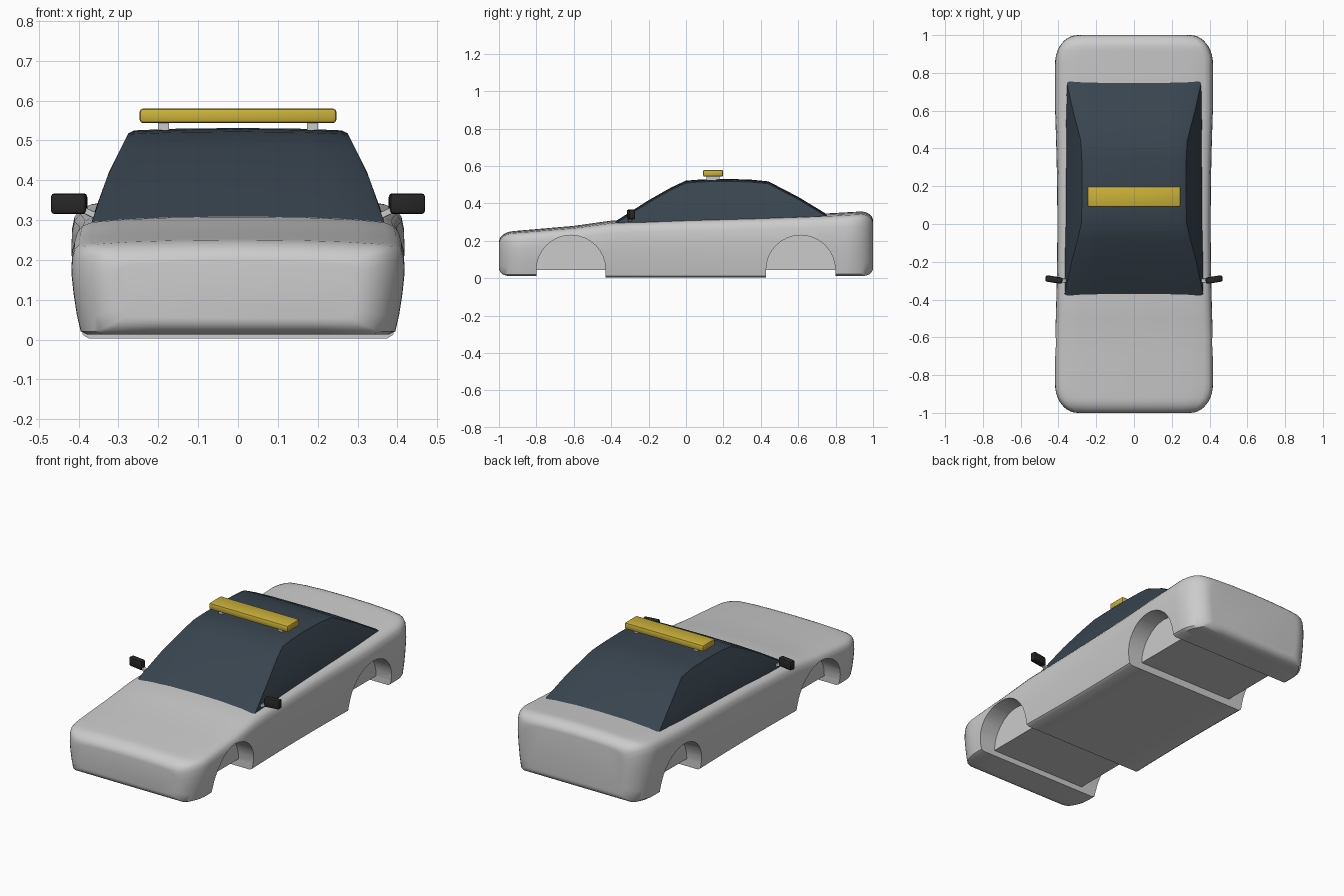
import bpy, bmesh, math
from mathutils import Matrix, Vector

if "Cube" in bpy.data.objects:
    bpy.data.objects.remove(bpy.data.objects["Cube"])


def material(name, rgb):
    m = bpy.data.materials.new(name)
    m.diffuse_color = (*rgb, 1)
    m.use_nodes = True
    m.node_tree.nodes["Principled BSDF"].inputs["Base Color"].default_value = m.diffuse_color
    return m


GLASS = material("dark_glass", (0.04, 0.058, 0.078))
YELLOW = material("yellow", (0.6, 0.44, 0.04))
BLACK = material("black", (0.02, 0.02, 0.02))


def interp(y, table):
    for (a, u), (b, v) in zip(table, table[1:]):
        if y <= b:
            return u + (v - u) * max(0, (y - a) / (b - a))
    return table[-1][1]


def finish(bm, name, mat=None):
    bmesh.ops.recalc_face_normals(bm, faces=bm.faces)
    me = bpy.data.meshes.new(name)
    bm.to_mesh(me)
    bm.free()
    ob = bpy.data.objects.new(name, me)
    bpy.context.collection.objects.link(ob)
    if mat:
        me.materials.append(mat)
    return ob


def activate(ob):
    bpy.ops.object.select_all(action='DESELECT')
    ob.select_set(True)
    bpy.context.view_layer.objects.active = ob


def smooth(ob, deg):
    activate(ob)
    bpy.ops.object.shade_smooth_by_angle(angle=math.radians(deg))


def loft(name, stations, half_section, mat=None):
    """Skin mirrored half sections, each running from bottom centre to top centre."""
    bm = bmesh.new()
    rings = []
    for y in stations:
        half = half_section(y)
        pts = half + [(-x, z) for x, z in reversed(half[1:-1])]
        rings.append([bm.verts.new((x, y, z)) for x, z in pts])
    n = len(rings[0])
    for a, b in zip(rings, rings[1:]):
        for i in range(n):
            j = (i + 1) % n
            bm.faces.new((a[i], a[j], b[j], b[i]))
    bm.faces.new(rings[0])
    bm.faces.new(rings[-1])
    return finish(bm, name, mat)


def box(name, center, size, bevel=0, mat=None, rot=None):
    bm = bmesh.new()
    bmesh.ops.create_cube(bm, size=1, matrix=Matrix.Diagonal((*size, 1)))
    if bevel:
        bmesh.ops.bevel(bm, geom=bm.edges[:], offset=bevel, segments=2, affect='EDGES', profile=0.5)
    m = Matrix.Translation(center)
    bm.transform(m @ rot if rot else m)
    return finish(bm, name, mat)


# Body: rounded sections along the length, pulled in at nose and tail
TOP = [(-1, 0.245), (-0.9, 0.254), (-0.6, 0.28), (-0.4, 0.308), (0, 0.322),
       (0.4, 0.333), (0.75, 0.346), (0.95, 0.358), (1, 0.358)]
SECTION = [(0, 0), (0.6, 0), (0.91, 0), (0.945, 0.03), (0.968, 0.2), (0.988, 0.42), (1, 0.62),
           (0.997, 0.78), (0.982, 0.87), (0.95, 0.925), (0.89, 0.955), (0.7, 0.977), (0.4, 0.994), (0, 1)]


def roundoff(d, reach):
    return 1 - math.sqrt(1 - max(0, 1 - d / reach) ** 2)


def body_section(y):
    d = 1 - abs(y)
    w = 0.406 + 0.012 * min(1, (y / 0.6) ** 2) - 0.12 * roundoff(d, 0.15)
    lo = (0.003 if abs(y) < 0.62 else 0.013) + 0.04 * roundoff(d, 0.05)
    hi = interp(y, TOP) - 0.05 * roundoff(d, 0.07)
    return [(w * u, lo + (hi - lo) * v) for u, v in SECTION]


ends = [0.15 * (1 - math.cos(k * math.pi / 20)) for k in range(11)]
mid = [-0.8 + 0.1 * k for k in range(17)]
body = loft("body", [-1 + d for d in ends] + mid + [1 - d for d in reversed(ends)], body_section)

# Wheel arches: a half-round pocket each side plus a shallow channel underneath
cutters = []
for y in (-0.615, 0.613):
    cutters.append(box("channel_cutter", (0, y, -0.03), (1.2, 0.37, 0.15)))
    for s in (-1, 1):
        bm = bmesh.new()
        bmesh.ops.create_cone(bm, cap_ends=True, segments=32, radius1=0.185, radius2=0.185, depth=0.3)
        bm.transform(Matrix.Translation((s * 0.455, y, 0.045)) @ Matrix.Rotation(math.pi / 2, 4, 'Y'))
        cutters.append(finish(bm, "arch_cutter"))
activate(body)
for c in cutters:
    c.hide_render = True
    mod = body.modifiers.new("cut", 'BOOLEAN')
    mod.operation = 'DIFFERENCE'
    mod.solver = 'EXACT'
    mod.object = c
    bpy.ops.object.modifier_apply(modifier=mod.name)
for c in cutters:
    bpy.data.objects.remove(c)
smooth(body, 35)

# Cabin glasshouse
ROOF = [(-0.39, 0.292), (-0.37, 0.306), (-0.2, 0.414), (-0.08, 0.482), (0, 0.519), (0.08, 0.525),
        (0.2, 0.528), (0.34, 0.525), (0.44, 0.515), (0.6, 0.432), (0.745, 0.344), (0.79, 0.315)]
SIDE = [(0.25, 0.375), (0.31, 0.364), (0.42, 0.324), (0.52, 0.274)]


def cabin_section(y):
    t = interp(y, ROOF)
    e = t - 0.01
    x = interp(e, SIDE)
    sides = [(interp(z, SIDE), z) for z in (0.25 + (e - 0.25) * f for f in (0, 0.35, 0.65, 1))]
    return [(0, 0.25)] + sides + [(x - 0.015, t - 0.003), (0.6 * x, t + 0.001), (0, t + 0.003)]


smooth(loft("cabin", [y for y, _ in ROOF], cabin_section, GLASS), 30)

# Roof light bar on two feet
smooth(box("light_bar", (0, 0.145, 0.5615), (0.494, 0.108, 0.037), 0.009, YELLOW), 30)
for s, side in ((-1, "left"), (1, "right")):
    box(side + "_light_bar_foot", (s * 0.187, 0.145, 0.53), (0.027, 0.07, 0.04))

    # Door mirror and its stalk
    yaw = Matrix.Rotation(s * math.radians(9), 4, 'Z')
    smooth(box(side + "_mirror", (s * 0.424, -0.294, 0.341), (0.09, 0.034, 0.052), 0.009, BLACK, yaw), 30)
    tilt = Matrix.Rotation(s * math.radians(-25), 4, 'Y')
    box(side + "_mirror_stalk", (s * 0.373, -0.3, 0.318), (0.06, 0.022, 0.016), 0.003, None, tilt)
